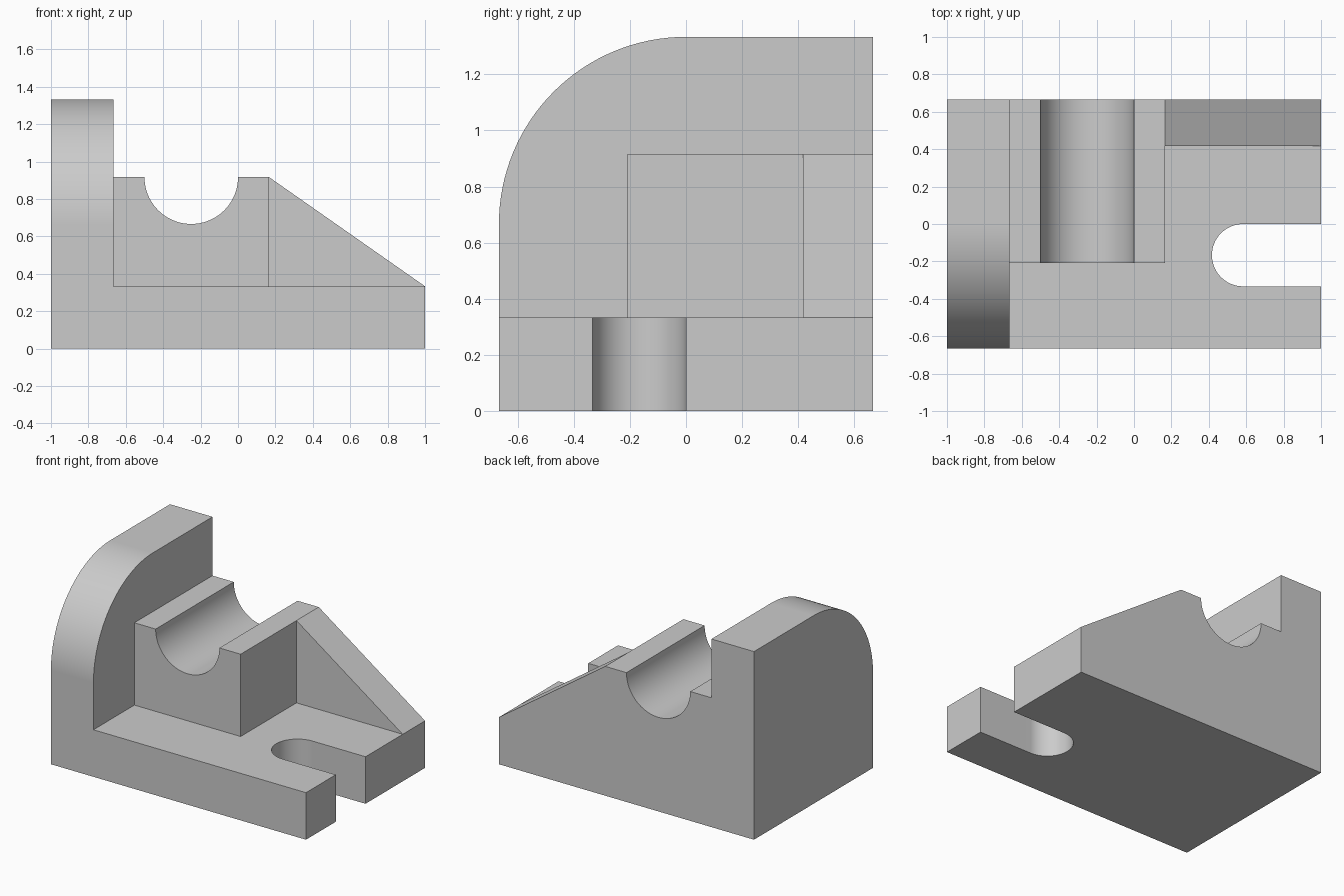
import bpy, bmesh
from math import sin, cos, radians
from mathutils import Vector

if "Cube" in bpy.data.objects:
    bpy.data.objects.remove(bpy.data.objects["Cube"])

U = 1 / 12  # design module


def arc(cx, cy, r, a0, a1, n=32):
    """Points along an arc, angles in degrees."""
    return [(cx + r * cos(radians(a0 + (a1 - a0) * i / n)),
             cy + r * sin(radians(a0 + (a1 - a0) * i / n))) for i in range(n + 1)]


def extrude(name, pts, axis, lo, hi):
    """Extrude a 2D profile (in module units) along an axis into a solid."""
    place = {'x': lambda a, b: (lo, a, b),
             'y': lambda a, b: (a, lo, b),
             'z': lambda a, b: (a, b, lo)}[axis]
    bm = bmesh.new()
    face = bm.faces.new([bm.verts.new(Vector(place(a, b)) * U) for a, b in pts])
    new = bmesh.ops.extrude_face_region(bm, geom=[face])['geom']
    step = Vector([(hi - lo) * U if k == axis else 0 for k in 'xyz'])
    bmesh.ops.translate(bm, vec=step,
                        verts=[g for g in new if isinstance(g, bmesh.types.BMVert)])
    bmesh.ops.recalc_face_normals(bm, faces=bm.faces)
    mesh = bpy.data.meshes.new(name)
    bm.to_mesh(mesh)
    bm.free()
    obj = bpy.data.objects.new(name, mesh)
    bpy.context.collection.objects.link(obj)
    return obj


# Base plate with an open round-ended slot on the right
bracket = extrude("bracket", [(-12, -8), (12, -8), (12, -4)]
                  + arc(7, -2, 2, 270, 90)
                  + [(12, 0), (12, 8), (-12, 8)], 'z', 0, 4)

# Upright wall with a rounded front top corner
wall = extrude("upright_wall", [(8, 4), (8, 16)] + arc(0, 8, 8, 90, 180)
               + [(-8, 4)], 'x', -12, -8)

# Bearing block with a half-round groove
block = extrude("bearing_block", [(-8, 4), (2, 4), (2, 11)]
                + arc(-3, 11, 3, 0, -180, 48) + [(-8, 11)], 'y', -2.5, 8)

# Triangular rib bracing the block
rib = extrude("brace_rib", [(2, 4), (12, 4), (2, 11)], 'y', 5, 8)

# Fuse the parts into one solid
bpy.context.view_layer.objects.active = bracket
bracket.select_set(True)
for part in (wall, block, rib):
    mod = bracket.modifiers.new("fuse", 'BOOLEAN')
    mod.operation, mod.solver, mod.object = 'UNION', 'EXACT', part
    bpy.ops.object.modifier_apply(modifier=mod.name)
    bpy.data.objects.remove(part)

# Merge coplanar faces left by the fusing
bm = bmesh.new()
bm.from_mesh(bracket.data)
bmesh.ops.remove_doubles(bm, verts=bm.verts, dist=1e-4)
bmesh.ops.dissolve_limit(bm, angle_limit=radians(0.2), verts=bm.verts, edges=bm.edges)
bm.to_mesh(bracket.data)
bm.free()

# Smooth curved surfaces, flat planes
bpy.ops.object.shade_smooth_by_angle(angle=radians(20))
bracket.modifiers.new("flat_planes", 'WEIGHTED_NORMAL').keep_sharp = True
